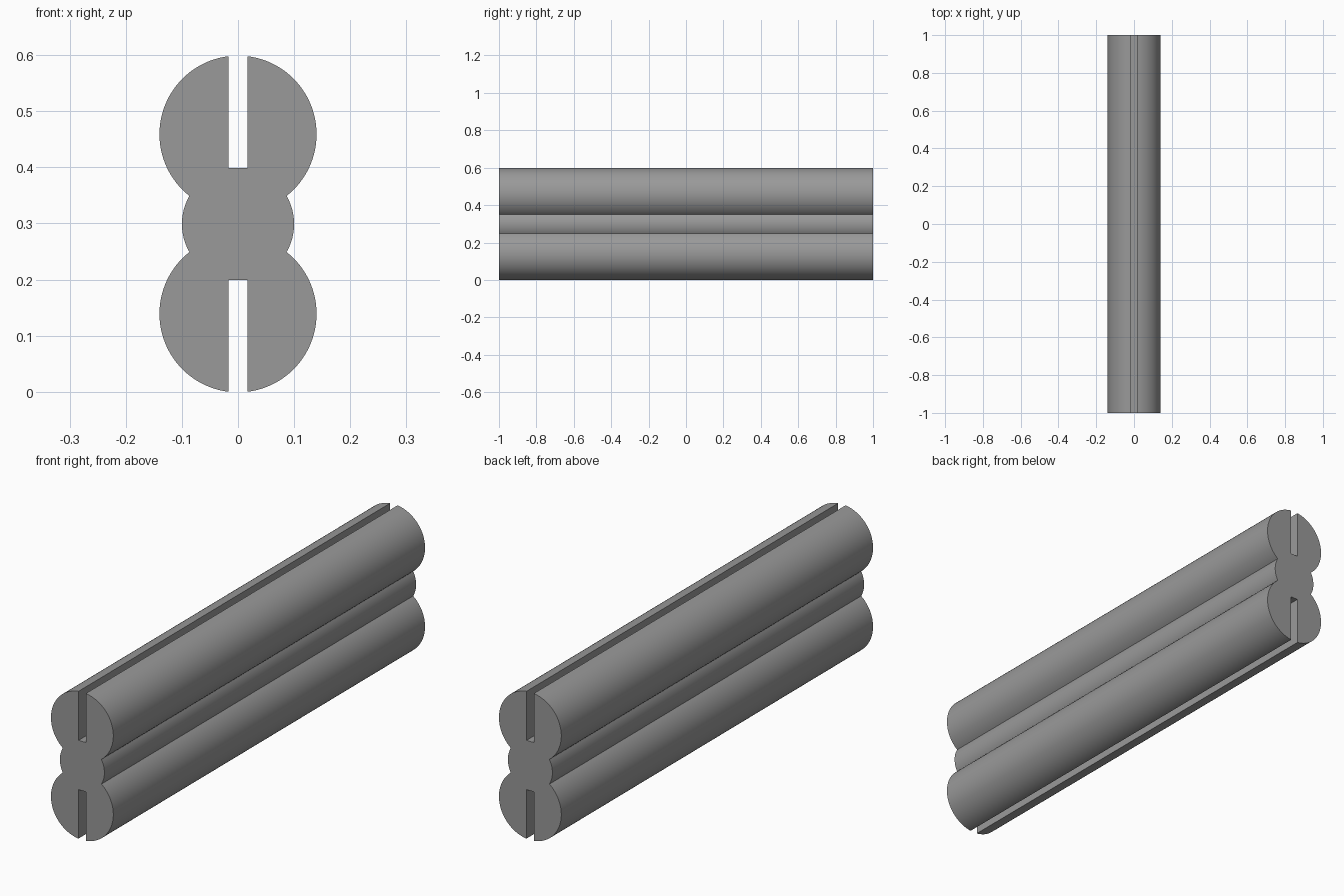
import bpy, bmesh, math

if "Cube" in bpy.data.objects:
    bpy.data.objects.remove(bpy.data.objects["Cube"])

LOBE_R, LOBE_Z = 0.14, 0.16      # lobe radius and offset from the centre line
CORE_R = 0.10                    # middle rib radius
SLOT_X, SLOT_Z = 0.0165, 0.10    # slot half width, slot floor above the centre
LENGTH = 2.0
JOIN_X, JOIN_Z = math.sqrt(CORE_R**2 - 0.05**2), 0.05


def arc(cz, r, a0, a1, n):
    return [(r * math.cos(a0 + (a1 - a0) * i / n),
             cz + r * math.sin(a0 + (a1 - a0) * i / n)) for i in range(n + 1)]


# Upper right quarter of the cross-section: rib, lobe, slot wall
quarter = arc(0, CORE_R, 0, math.atan2(JOIN_Z, JOIN_X), 8)
quarter += arc(LOBE_Z, LOBE_R, math.atan2(JOIN_Z - LOBE_Z, JOIN_X),
               math.acos(SLOT_X / LOBE_R), 40)[1:]
quarter.append((SLOT_X, SLOT_Z))

# Mirror into the full outline
upper = quarter + [(-x, z) for x, z in reversed(quarter)]
outline = upper + [(x, -z) for x, z in reversed(upper[1:-1])]
base = -min(z for x, z in outline)

# Extrude the outline along y
bm = bmesh.new()
face = bm.faces.new([bm.verts.new((x, -LENGTH / 2, z + base)) for x, z in outline])
ext = bmesh.ops.extrude_face_region(bm, geom=[face], use_keep_orig=True)
bmesh.ops.translate(bm, vec=(0, LENGTH, 0),
                    verts=[g for g in ext["geom"] if isinstance(g, bmesh.types.BMVert)])
bmesh.ops.recalc_face_normals(bm, faces=bm.faces)
mesh = bpy.data.meshes.new("slotted_bar")
bm.to_mesh(mesh)
bm.free()
bar = bpy.data.objects.new("slotted_bar", mesh)
bpy.context.collection.objects.link(bar)

grey = bpy.data.materials.new("grey")
grey.diffuse_color = (0.32, 0.32, 0.32, 1)
grey.use_nodes = True
grey.node_tree.nodes["Principled BSDF"].inputs["Base Color"].default_value = grey.diffuse_color
mesh.materials.append(grey)

# Smooth the round walls, keep the profile corners sharp
bpy.context.view_layer.objects.active = bar
bar.select_set(True)
bpy.ops.object.shade_smooth_by_angle(angle=math.radians(30))
